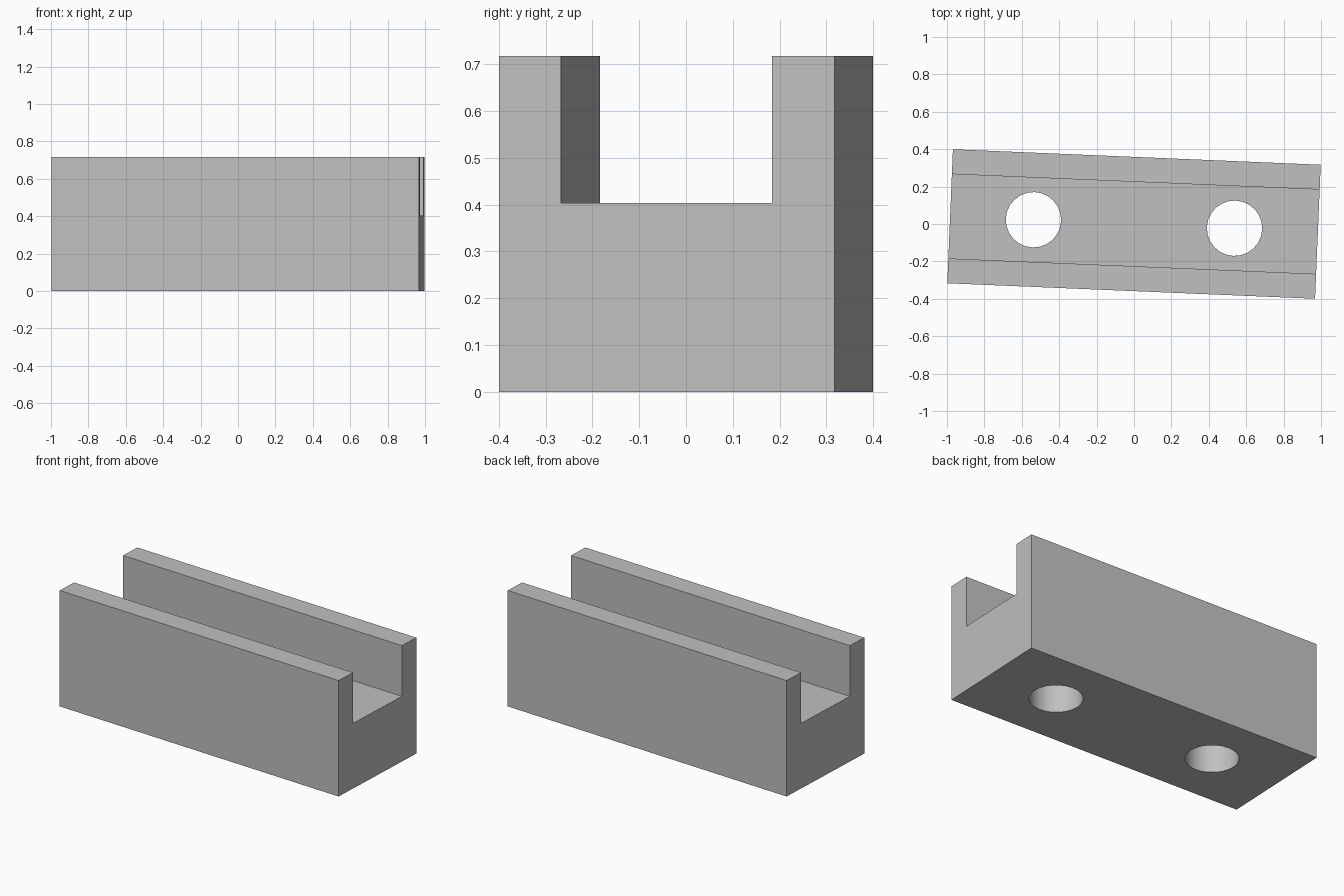
import bpy
import bmesh
import math
from mathutils import Matrix

cube = bpy.data.objects.get("Cube")
if cube:
    bpy.data.objects.remove(cube, do_unlink=True)

LENGTH, WIDTH, HEIGHT = 1.968, 0.717, 0.717
WALL, FLOOR = 0.133, 0.403
HOLE_RADIUS, HOLE_X = 0.148, 0.538
TURN = Matrix.Rotation(math.radians(-2.41), 4, "Z")

grey = bpy.data.materials.new("light grey")
grey.use_nodes = True
colour = (0.53, 0.53, 0.53, 1)
grey.diffuse_color = colour
grey.node_tree.nodes["Principled BSDF"].inputs["Base Color"].default_value = colour


def add_object(name, bm):
    bmesh.ops.recalc_face_normals(bm, faces=bm.faces)
    mesh = bpy.data.meshes.new(name)
    bm.to_mesh(mesh)
    bm.free()
    mesh.materials.append(grey)
    obj = bpy.data.objects.new(name, mesh)
    obj.matrix_world = TURN
    bpy.context.collection.objects.link(obj)
    return obj


# U-shaped section extruded along the length
outer, inner = WIDTH / 2, WIDTH / 2 - WALL
half = [(outer, 0), (outer, HEIGHT), (inner, HEIGHT), (inner, FLOOR)]
section = half + [(-y, z) for y, z in reversed(half)]
bm = bmesh.new()
end = bm.faces.new([bm.verts.new((-LENGTH / 2, y, z)) for y, z in section])
extruded = bmesh.ops.extrude_face_region(bm, geom=[end], use_keep_orig=True)
moved = [g for g in extruded["geom"] if isinstance(g, bmesh.types.BMVert)]
bmesh.ops.translate(bm, verts=moved, vec=(LENGTH, 0, 0))
block = add_object("channel_block", bm)

# Two round holes through the floor
bm = bmesh.new()
for x in (-HOLE_X, HOLE_X):
    bmesh.ops.create_cone(bm, cap_ends=True, segments=24, radius1=HOLE_RADIUS,
                          radius2=HOLE_RADIUS, depth=2 * HEIGHT,
                          matrix=Matrix.Translation((x, 0, 0)))
cutter = add_object("hole_cutter", bm)
cutter.hide_render = True
cutter.hide_viewport = True

cut = block.modifiers.new("holes", "BOOLEAN")
cut.operation = "DIFFERENCE"
cut.solver = "EXACT"
cut.object = cutter

# Apply the cut, then smooth only the hole walls
bpy.context.view_layer.objects.active = block
block.select_set(True)
bpy.ops.object.modifier_apply(modifier=cut.name)
bpy.data.objects.remove(cutter, do_unlink=True)
bpy.ops.object.shade_smooth_by_angle(angle=math.radians(30))
